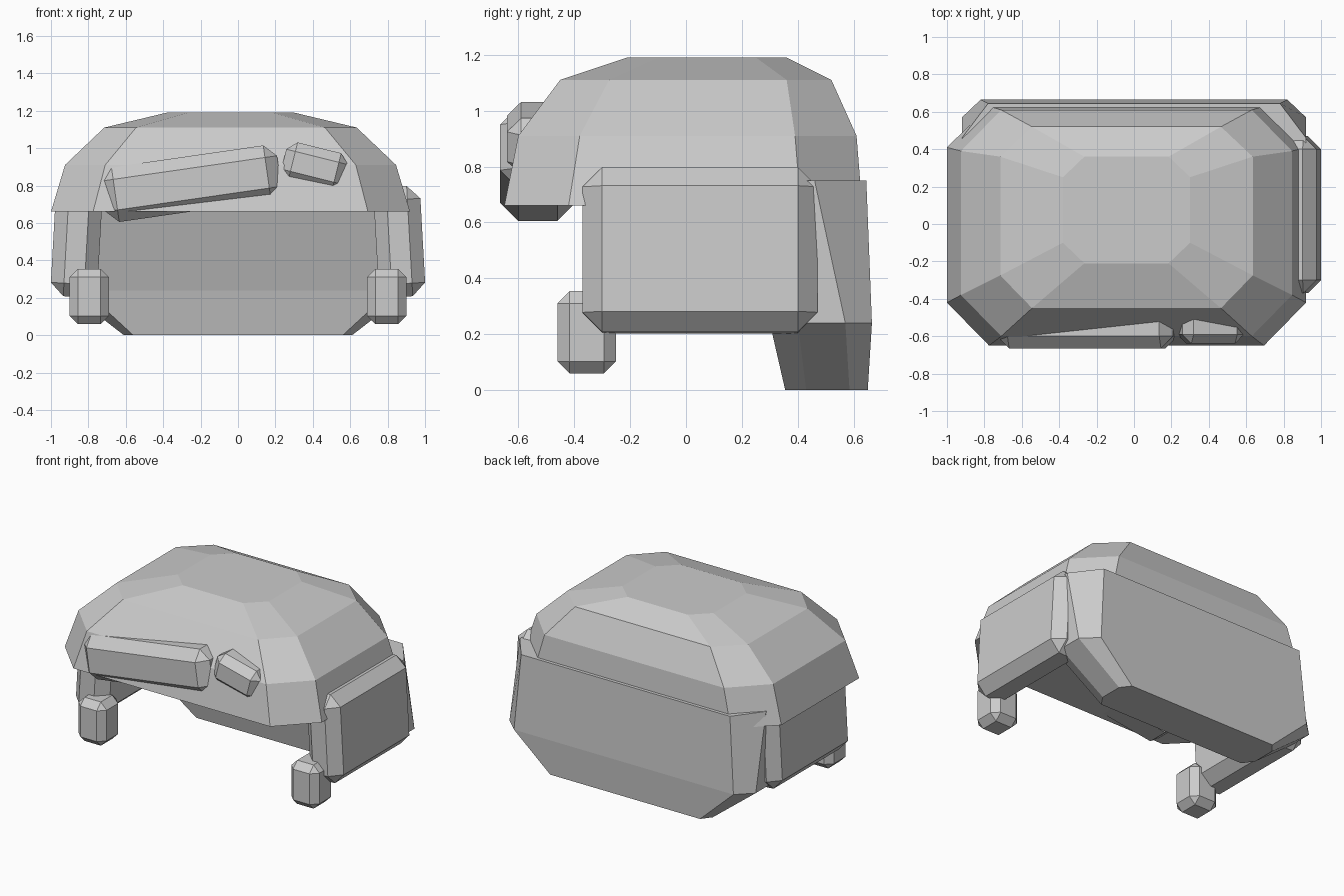
import bpy, bmesh
from math import radians
from mathutils import Matrix

if "Cube" in bpy.data.objects:
    bpy.data.objects.remove(bpy.data.objects["Cube"])


def finish(name, bm):
    bmesh.ops.recalc_face_normals(bm, faces=bm.faces)
    mesh = bpy.data.meshes.new(name)
    bm.to_mesh(mesh)
    bm.free()
    obj = bpy.data.objects.new(name, mesh)
    bpy.context.collection.objects.link(obj)
    return obj


def loft(name, cx, rings):
    """Stack of octagons: (z, outer half width, inner half width, four y values front to back)."""
    bm = bmesh.new()
    loops = []
    for z, outer, inner, y0, y1, y2, y3 in rings:
        half = [(inner, y0), (outer, y1), (outer, y2), (inner, y3)]
        pts = half + [(-x, y) for x, y in reversed(half)]
        loops.append([bm.verts.new((cx + x, y, z)) for x, y in pts])
    for a, b in zip(loops, loops[1:]):
        for i in range(8):
            j = (i + 1) % 8
            bm.faces.new((a[i], a[j], b[j], b[i]))
    bm.faces.new(loops[0])
    bm.faces.new(loops[-1])
    return finish(name, bm)


def block(name, centre, size, bevel, tilt=0):
    """Box with chamfered edges, tilted about the y axis."""
    bm = bmesh.new()
    bmesh.ops.create_cube(bm, size=1, matrix=Matrix.Diagonal((*size, 1)))
    bmesh.ops.bevel(bm, geom=bm.edges[:], offset=bevel, segments=1,
                    affect='EDGES', profile=0.5)
    bm.transform(Matrix.Translation(centre) @ Matrix.Rotation(radians(tilt), 4, 'Y'))
    return finish(name, bm)


# Domed cap
loft("cap", -0.04, [
    (0.66, 0.96, 0.735, -0.65, -0.42, 0.41, 0.63),
    (0.91, 0.885, 0.67, -0.60, -0.38, 0.39, 0.61),
    (1.11, 0.675, 0.505, -0.45, -0.275, 0.36, 0.52),
    (1.19, 0.34, 0.225, -0.21, -0.10, 0.25, 0.36),
])

# Back panel, bent and narrowed towards the bottom
loft("back_panel", 0, [
    (0.00, 0.61, 0.56, 0.355, 0.43, 0.585, 0.65),
    (0.24, 0.92, 0.82, 0.30, 0.40, 0.57, 0.665),
    (0.75, 0.92, 0.78, 0.13, 0.23, 0.46, 0.645),
])

# Side panels and front side locks, mirrored
for side, s in (("left", -1), ("right", 1)):
    block(f"{side}_side_panel", (s * 0.863, 0.05, 0.50), (0.25, 0.84, 0.59), 0.07, -3.2 * s)
    block(f"{side}_front_lock", (s * 0.795, -0.355, 0.207), (0.21, 0.21, 0.295), 0.044)

# Fringe bars across the front
block("long_fringe", (-0.25, -0.53, 0.81), (0.95, 0.27, 0.295), 0.065, -8.2)
block("short_fringe", (0.41, -0.53, 0.90), (0.34, 0.22, 0.21), 0.05, 14)
